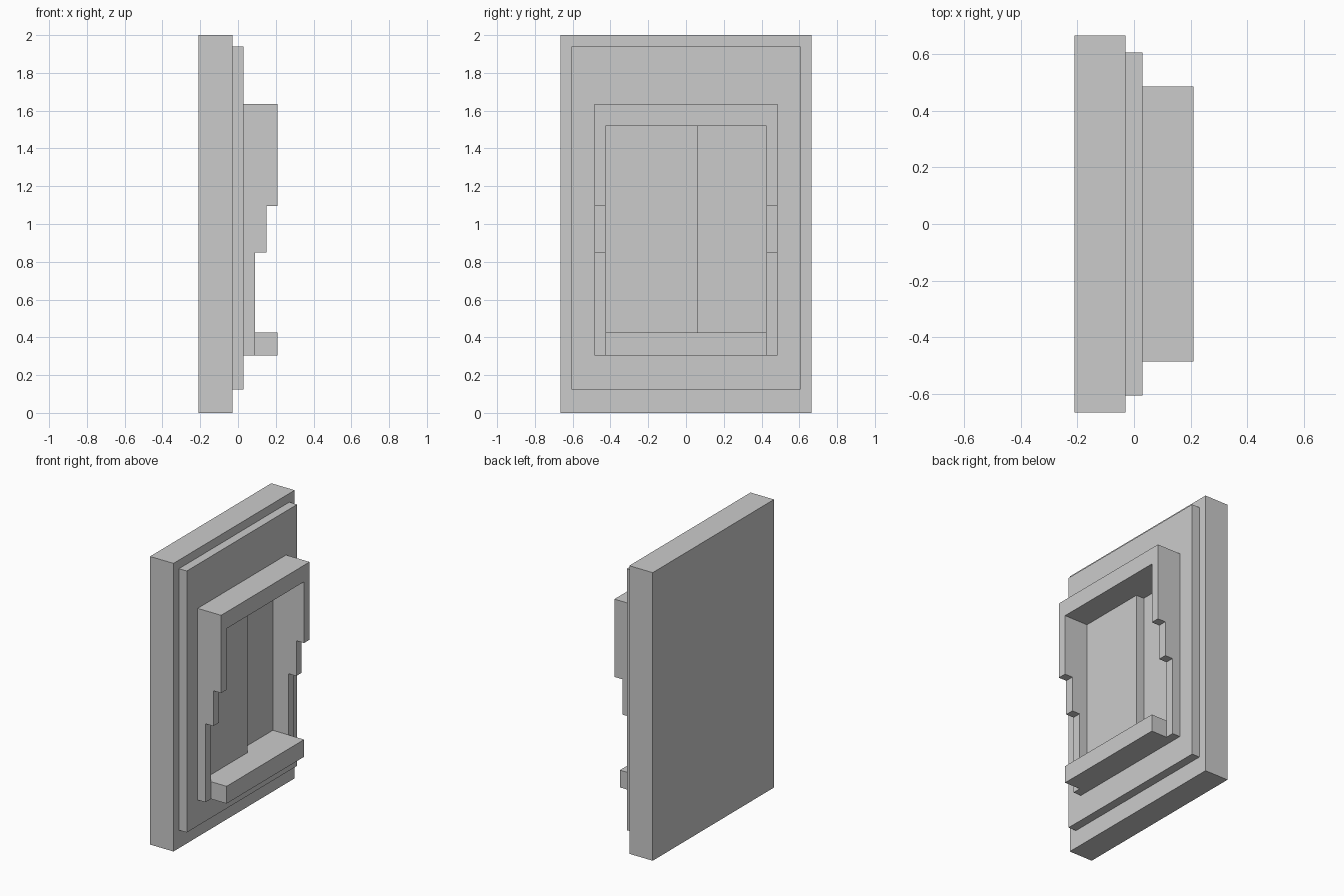
import bpy
import bmesh

if "Cube" in bpy.data.objects:
    bpy.data.objects.remove(bpy.data.objects["Cube"], do_unlink=True)

GREY = (0.6, 0.6, 0.6, 1.0)
grey = bpy.data.materials.new("plain grey")
grey.use_nodes = True
grey.diffuse_color = GREY
grey.node_tree.nodes["Principled BSDF"].inputs["Base Color"].default_value = GREY

# Depths of the stacked layers, from the wall slab outwards
BACK, SLAB, PLATE, LOW, MID, FRONT = -0.21, -0.03, 0.03, 0.09, 0.15, 0.21
# Frame outline
OUTER, INNER = 0.485, 0.425
BOTTOM, SILL, TOP, HEAD = 0.305, 0.425, 1.52, 1.635


def prism(name, outline, place, start, end):
    """Extrude a 2D outline from start to end; place maps (a, b, depth) to xyz."""
    bm = bmesh.new()
    rings = [[bm.verts.new(place(a, b, d)) for a, b in outline] for d in (start, end)]
    bm.faces.new(rings[0])
    bm.faces.new(rings[1])
    n = len(outline)
    for i in range(n):
        j = (i + 1) % n
        bm.faces.new((rings[0][i], rings[0][j], rings[1][j], rings[1][i]))
    bmesh.ops.recalc_face_normals(bm, faces=bm.faces)
    mesh = bpy.data.meshes.new(name)
    bm.to_mesh(mesh)
    bm.free()
    mesh.materials.append(grey)
    obj = bpy.data.objects.new(name, mesh)
    bpy.context.collection.objects.link(obj)
    return obj


def box(name, x, y, z):
    outline = [(y[0], z[0]), (y[1], z[0]), (y[1], z[1]), (y[0], z[1])]
    return prism(name, outline, lambda a, b, d: (d, a, b), x[0], x[1])


# Wall slab
box("wall_slab", (BACK, SLAB), (-0.665, 0.665), (0, 2))

# Raised plate, built around the recessed half of the window
WIDE, LOWER, UPPER, SPLIT = 0.605, 0.125, 1.94, 0.06
box("plate_bottom", (SLAB, PLATE), (-WIDE, WIDE), (LOWER, SILL))
box("plate_top", (SLAB, PLATE), (-WIDE, WIDE), (TOP, UPPER))
box("plate_back_side", (SLAB, PLATE), (INNER, WIDE), (SILL, TOP))
box("plate_with_closed_panel", (SLAB, PLATE), (-WIDE, SPLIT), (SILL, TOP))

# Stepped frame sides
step_profile = [(PLATE, BOTTOM), (LOW, BOTTOM), (LOW, 0.85), (MID, 0.85),
                (MID, 1.095), (FRONT, 1.095), (FRONT, HEAD), (PLATE, HEAD)]
for name, side in (("front_frame_side", -1), ("back_frame_side", 1)):
    prism(name, step_profile, lambda a, b, d: (a, d, b), side * INNER, side * OUTER)

# Frame head and projecting sill
box("frame_head", (PLATE, FRONT), (-INNER, INNER), (TOP, HEAD))
box("window_sill", (PLATE, FRONT), (-INNER, INNER), (BOTTOM, SILL))
